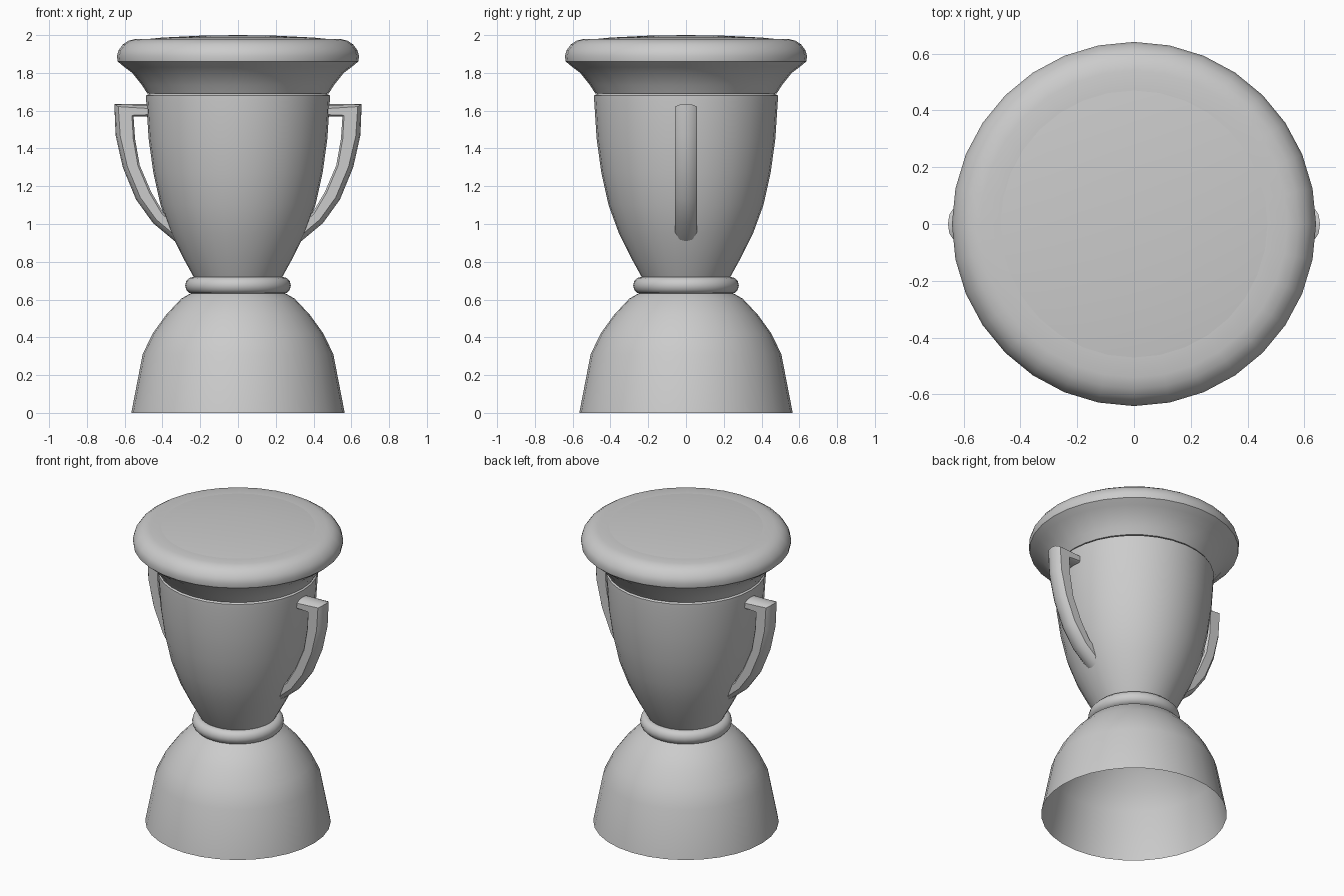
import bpy, bmesh, math
from mathutils import Vector

cube = bpy.data.objects.get("Cube")
if cube:
    bpy.data.objects.remove(cube, do_unlink=True)

GREY = (0.6, 0.6, 0.6, 1)
grey = bpy.data.materials.new("plain grey")
grey.use_nodes = True
grey.diffuse_color = GREY
grey.node_tree.nodes["Principled BSDF"].inputs["Base Color"].default_value = GREY
SIDES = 32


def finish(name, bm, angle):
    bmesh.ops.recalc_face_normals(bm, faces=bm.faces)
    mesh = bpy.data.meshes.new(name)
    bm.to_mesh(mesh)
    bm.free()
    mesh.materials.append(grey)
    obj = bpy.data.objects.new(name, mesh)
    bpy.context.collection.objects.link(obj)
    bpy.ops.object.select_all(action="DESELECT")
    obj.select_set(True)
    bpy.context.view_layer.objects.active = obj
    bpy.ops.object.shade_smooth_by_angle(angle=math.radians(angle))
    return obj


def lathe(name, profile, angle=40):
    """Spin a (radius, height) profile about the z axis."""
    bm = bmesh.new()
    verts = [bm.verts.new((r, 0, z)) for r, z in profile]
    edges = [bm.edges.new(pair) for pair in zip(verts, verts[1:])]
    bmesh.ops.spin(bm, geom=verts + edges, cent=(0, 0, 0), axis=(0, 0, 1),
                   angle=math.tau, steps=SIDES, use_duplicate=False)
    bmesh.ops.remove_doubles(bm, verts=bm.verts, dist=0.0005)
    return finish(name, bm, angle)


# Hollow domed foot, open underneath
lathe("base", [(0.565, 0), (0.505, 0.31), (0.452, 0.42), (0.38, 0.52),
               (0.30, 0.605), (0.22, 0.65)])

# Rounded ring between foot and cup
ring = [(0.238 + 0.042 * math.cos(a), 0.675 + 0.045 * math.sin(a))
        for a in (math.tau * k / 12 for k in range(13))]
lathe("collar", ring)

# Tapering cup body
lathe("cup", [(0.21, 0.68), (0.235, 0.72), (0.29, 0.82), (0.355, 0.95),
              (0.41, 1.10), (0.448, 1.27), (0.473, 1.45), (0.486, 1.65),
              (0.486, 1.68), (0.47, 1.69)])

# Flared neck under the rim
lathe("neck_flare", [(0.46, 1.69), (0.48, 1.69), (0.508, 1.735),
                     (0.56, 1.80), (0.60, 1.83), (0.637, 1.86)])

# Fat rolled rim
lathe("rim", [(0.637, 1.86), (0.641, 1.89), (0.632, 1.92), (0.61, 1.95),
              (0.58, 1.97), (0.54, 1.98), (0.46, 1.98)])

# Very shallow domed top surface
lathe("lid", [(0.48, 1.979), (0.40, 1.987), (0.20, 1.997), (0, 2.0)])

# Handles: each station pairs an outer and an inner point of the strap
STATIONS = [((0.45, 1.635), (0.45, 1.57)), ((0.655, 1.635), (0.553, 1.57)),
            ((0.648, 1.47), (0.545, 1.45)), ((0.61, 1.30), (0.52, 1.31)),
            ((0.54, 1.13), (0.46, 1.17)), ((0.45, 1.005), (0.395, 1.06)),
            ((0.33, 0.905), (0.29, 0.97))]
HALF = 0.057


def handle(name, side):
    bm = bmesh.new()
    loops = []
    for outer, inner in STATIONS:
        o = Vector((outer[0] * side, 0, outer[1]))
        i = Vector((inner[0] * side, 0, inner[1]))
        across = (i - o).normalized()
        y = Vector((0, HALF, 0))
        section = [o, o + across * 0.006 + y * 0.6, o + across * 0.025 + y,
                   i - across * 0.01 + y, i + y * 0.8]
        section += [Vector((p.x, -p.y, p.z)) for p in reversed(section[1:])]
        loops.append([bm.verts.new(p) for p in section])
    for a, b in zip(loops, loops[1:]):
        for k in range(len(a)):
            n = (k + 1) % len(a)
            bm.faces.new((a[k], a[n], b[n], b[k]))
    bm.faces.new(loops[0])
    bm.faces.new(loops[-1])
    finish(name, bm, 40)


handle("left_handle", 1)
handle("right_handle", -1)
